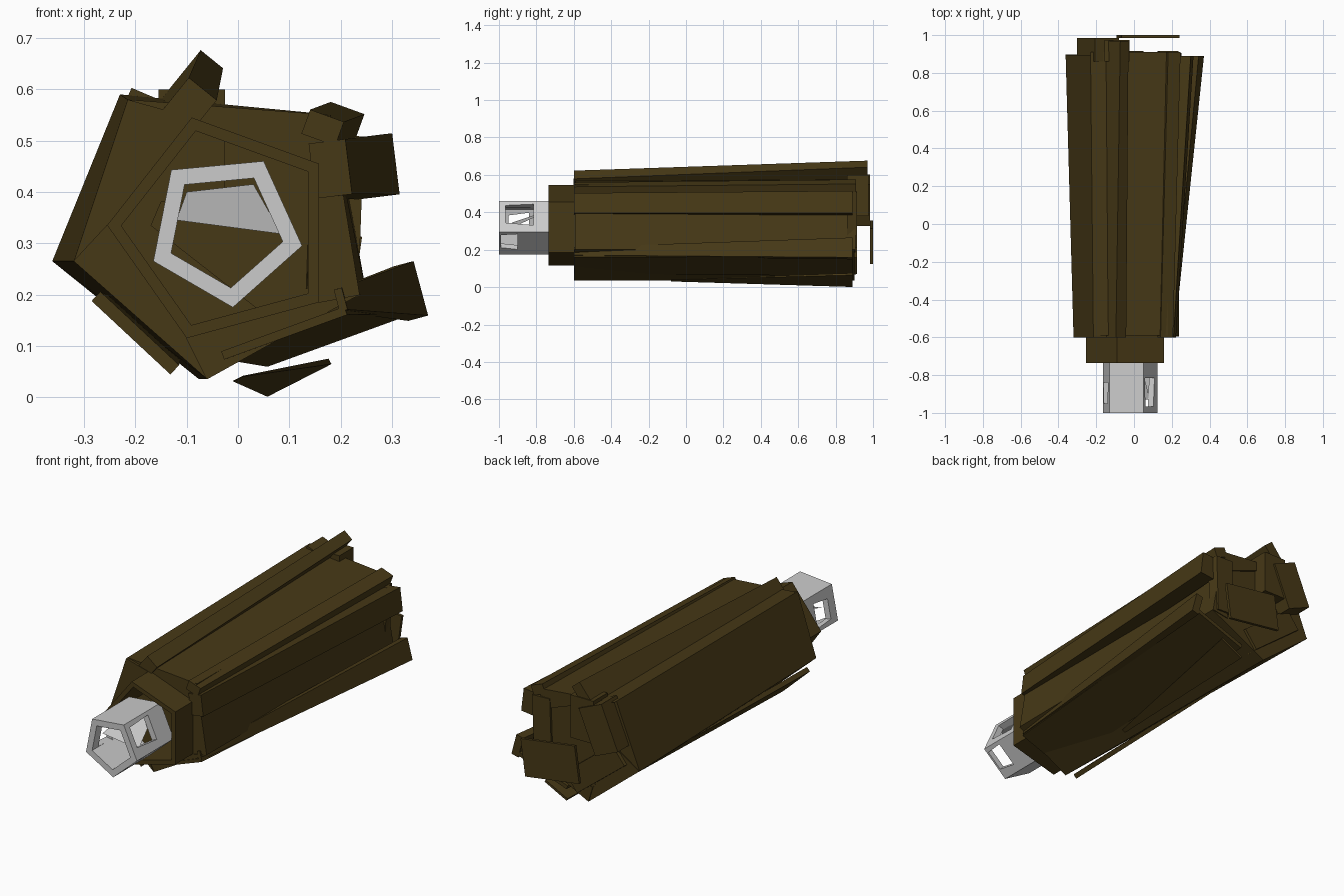
import bpy, bmesh, math
from mathutils import Vector

if "Cube" in bpy.data.objects:
    bpy.data.objects.remove(bpy.data.objects["Cube"])

brown = bpy.data.materials.new("brown_bark")
brown.diffuse_color = (0.062, 0.04, 0.008, 1)
brown.use_nodes = True
brown.node_tree.nodes["Principled BSDF"].inputs["Base Color"].default_value = brown.diffuse_color


def make(name, verts, faces, mat=None):
    me = bpy.data.meshes.new(name)
    me.from_pydata(verts, [], faces)
    bm = bmesh.new()
    bm.from_mesh(me)
    bmesh.ops.recalc_face_normals(bm, faces=bm.faces)
    bm.to_mesh(me)
    bm.free()
    ob = bpy.data.objects.new(name, me)
    bpy.context.collection.objects.link(ob)
    if mat:
        me.materials.append(mat)
    return ob


def loft(name, front, y0, back, y1, mat=brown):
    """Solid between two (x, z) polygons at y0 and y1."""
    n = len(front)
    v = [(x, y0, z) for x, z in front] + [(x, y1, z) for x, z in back]
    f = [(i, (i + 1) % n, n + (i + 1) % n, n + i) for i in range(n)]
    return make(name, v, f + [tuple(range(n)), tuple(range(n, 2 * n))], mat)


def shrink(poly, factor):
    c = sum((Vector(p) for p in poly), Vector((0, 0))) / len(poly)
    return [tuple(c.lerp(Vector(p), factor)) for p in poly]


def tube(name, outer, factor, y0, y1, mat=None):
    """Hollow prism with open ends; the inner wall is a shrunken outline."""
    n, inner = len(outer), shrink(outer, factor)
    rings = ((outer, y0), (outer, y1), (inner, y1), (inner, y0))
    v = [(x, y, z) for ring, y in rings for x, z in ring]
    f = [(r * n + i, r * n + (i + 1) % n, (r + 1) % 4 * n + (i + 1) % n, (r + 1) % 4 * n + i)
         for r in range(4) for i in range(n)]
    return make(name, v, f, mat)


def rect(centre, w, t, deg):
    a = math.radians(deg)
    u, n = Vector((math.cos(a), math.sin(a))), Vector((-math.sin(a), math.cos(a)))
    return [tuple(Vector(centre) + u * w / 2 * i + n * t / 2 * j)
            for i, j in ((-1, -1), (1, -1), (1, 1), (-1, 1))]


def plank(name, c0, c1, w, t, deg, y0=-0.6, y1=0.89, s0=1.0, s1=1.0):
    """Plank of width w and thickness t running from c0 to c1, ends scaled by s0, s1."""
    return loft(name, rect(c0, w * s0, t * s0, deg), y0, rect(c1, w * s1, t * s1, deg), y1)


# Grey five-sided tip
tip_out = [(0.05, 0.46), (0.125, 0.295), (-0.01, 0.175), (-0.165, 0.265), (-0.13, 0.443)]
tip = tube("tip", tip_out, 0.75, -1.0, -0.70)

# Uneven windows cut through three sides of the tip
centre = Vector((-0.03, 0.33))
for side, ya, yb in ((0, -0.965, -0.815), (1, -0.99, -0.90), (3, -0.95, -0.84)):
    a, b = Vector(tip_out[side]), Vector(tip_out[(side + 1) % 5])
    out = ((a + b) / 2 - centre).normalized()
    quad = [(a.lerp(b, t), y) for t, y in ((0.1, yb), (0.78, yb), (0.7, ya), (0.14, ya))]
    v = [(w.x + out.x * d, y, w.y + out.y * d) for d in (-0.07, 0.05) for w, y in quad]
    f = [(i, (i + 1) % 4, 4 + (i + 1) % 4, 4 + i) for i in range(4)]
    cutter = make("window_cutter", v, f + [(0, 1, 2, 3), (4, 5, 6, 7)])
    cutter.hide_render = cutter.hide_viewport = True
    m = tip.modifiers.new("window", 'BOOLEAN')
    m.operation, m.solver, m.object = 'DIFFERENCE', 'EXACT', cutter

# Sloping grey sheet inside the tip
make("tip_inner_sheet", [(-0.12, -0.93, 0.345), (0.085, -0.93, 0.318),
                         (0.03, -0.72, 0.415), (-0.1, -0.72, 0.40)], [(0, 1, 2, 3)])

# Hollow core running through the bundle, closed at the far end
core = [(-0.09, 0.545), (0.158, 0.455), (0.158, 0.185), (-0.1, 0.115), (-0.255, 0.335)]
tube("core", core, 0.88, -0.735, 0.88, brown)
loft("core_end_cap", core, 0.87, core, 0.90)

# One broad bark slab per core side, flaring towards the far end
hull = [(-0.215, 0.58), (0.18, 0.55), (0.237, 0.2), (-0.06, 0.035), (-0.32, 0.265)]
flare = [(0.1 + (x - 0.1) * 1.1, z) for x, z in hull]
flare[0] = (-0.23, 0.59)
for i in range(5):
    j = (i + 1) % 5
    loft("bark_slab_%d" % (i + 1), [hull[i], hull[j], core[j], core[i]], -0.59 - 0.003 * i,
         [flare[i], flare[j], core[j], core[i]], 0.91 - 0.004 * i)

# Loose planks and splinters over the slabs
plank("top_strip", (-0.13, 0.525), (-0.10, 0.598), 0.195, 0.07, 51, y1=0.97, s1=0.8)
plank("top_right_plank", (0.18, 0.445), (0.268, 0.45), 0.12, 0.08, 97, s0=0.9)
plank("top_right_strip", (0.165, 0.525), (0.205, 0.54), 0.07, 0.05, -20, y1=0.91)
plank("right_lower_strip", (0.2, 0.19), (0.337, 0.207), 0.11, 0.04, -75, s0=0.4)
plank("right_lower_sheet", (0.09, 0.125), (0.195, 0.12), 0.3, 0.02, 20, s0=0.85)
plank("bottom_left_plank", (-0.2, 0.125), (-0.16, 0.125), 0.21, 0.025, -43, s1=0.6)
plank("bottom_splinter", (0.0, 0.036), (0.117, 0.038), 0.14, 0.012, 27, y0=-0.08, s0=0.15)

# Broken planks across the far end
plank("end_plank_upper", (-0.19, 0.465), (-0.19, 0.465), 0.24, 0.14, 67, 0.86, 0.985)
plank("end_plank_top", (-0.09, 0.49), (-0.09, 0.49), 0.22, 0.13, 90, 0.86, 0.975)
plank("end_plank_right", (0.19, 0.36), (0.18, 0.36), 0.3, 0.1, 88, 0.86, 0.915)
plank("end_plank_left", (-0.12, 0.22), (-0.12, 0.22), 0.36, 0.12, -38, 0.86, 0.915, s1=0.95)
plank("end_sliver", (0.075, 0.24), (0.075, 0.24), 0.31, 0.19, -8, 0.985, 1.0)
